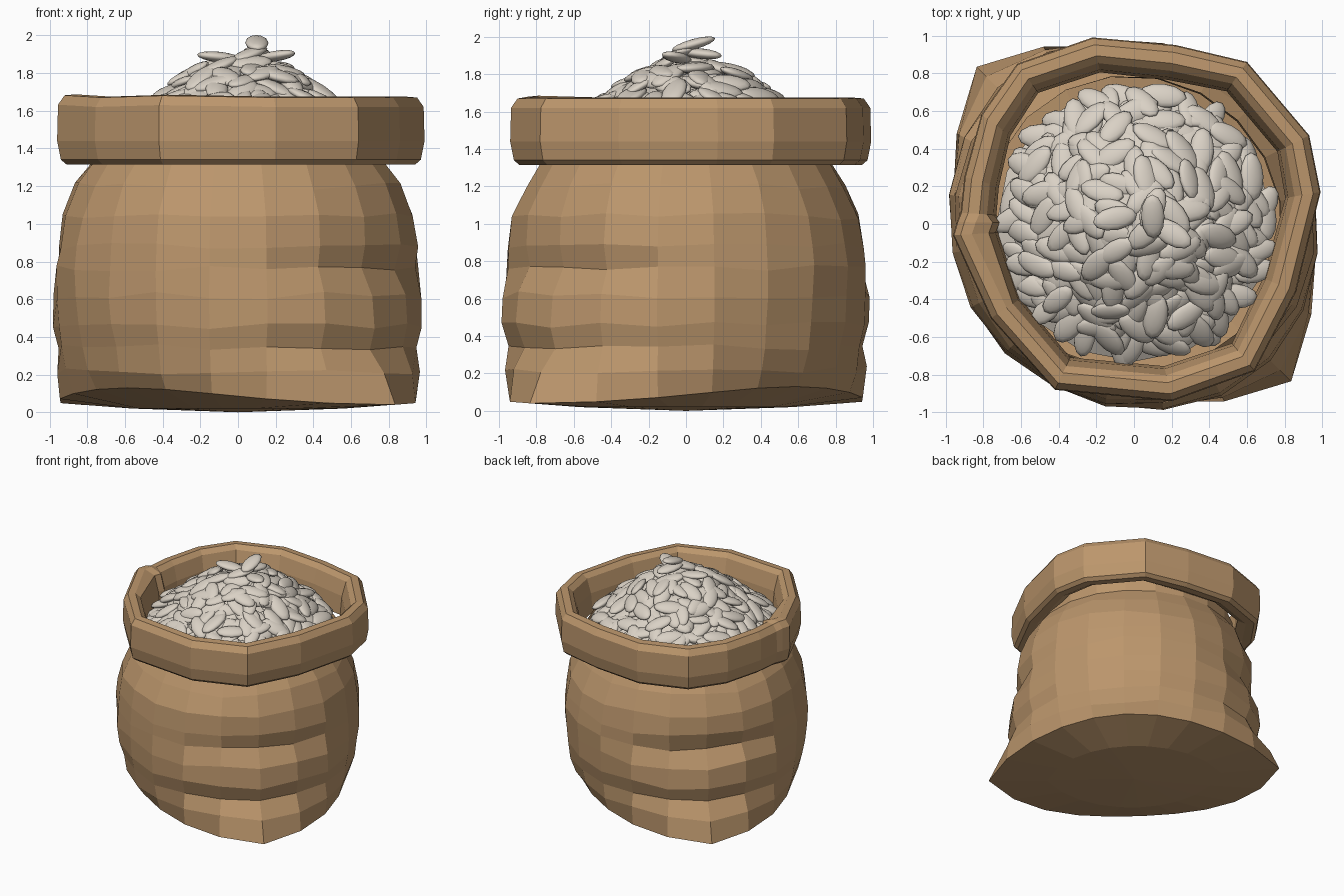
import bpy, bmesh, math, random
from mathutils import Vector, Matrix, Euler

if "Cube" in bpy.data.objects:
    bpy.data.objects.remove(bpy.data.objects["Cube"])

random.seed(7)


def material(name, rgb):
    m = bpy.data.materials.new(name)
    m.diffuse_color = (*rgb, 1)
    m.use_nodes = True
    m.node_tree.nodes["Principled BSDF"].inputs["Base Color"].default_value = m.diffuse_color
    return m


burlap = material("tan burlap", (0.50, 0.305, 0.15))
seed_white = material("seed off white", (0.70, 0.64, 0.56))


def finish(bm, name, mat, smooth=False):
    bmesh.ops.recalc_face_normals(bm, faces=bm.faces)
    for f in bm.faces:
        f.smooth = smooth
    me = bpy.data.meshes.new(name)
    bm.to_mesh(me)
    bm.free()
    me.materials.append(mat)
    ob = bpy.data.objects.new(name, me)
    bpy.context.collection.objects.link(ob)
    return ob


def bridge(bm, r0, r1):
    n = len(r0)
    for i in range(n):
        j = (i + 1) % n
        bm.faces.new((r0[i], r0[j], r1[j], r1[i]))


# --- sack body: lens-shaped base with two pointed ears, rounding upward
def lens(a, b, t):
    R = (a * a + b * b) / (2 * b)
    d = R - b
    s = abs(math.sin(t))
    return -d * s + math.sqrt(d * d * s * s + R * R - d * d)


def ellipse(a, b, t):
    return a * b / math.hypot(b * math.cos(t), a * math.sin(t))


SIDES = 20
# height, reach toward the ears, reach across, lens share
RINGS = [(0.04, 1.18, .83, 1), (.22, 1.10, .89, .85), (.34, 1.02, .92, .5),
         (.46, 1.03, .945, .3), (.62, 1.01, .965, .15), (.76, .98, .965, 0),
         (.88, .98, .95, 0), (1.04, .95, .925, 0), (1.2, .88, .85, 0),
         (1.32, .80, .77, 0), (1.42, .80, .78, 0)]
FOLD = {2: .03, 5: .06, 6: .02}  # narrow dents above the ears
bm = bmesh.new()
rings = []
for k, (z, a, b, w) in enumerate(RINGS):
    ring = []
    for i in range(SIDES):
        t = 2 * math.pi * i / SIDES
        r = w * lens(a, b, t) + (1 - w) * ellipse(a, b, t)
        r -= FOLD.get(k, 0) * max(0, abs(math.cos(t))) ** 6
        zz = z + (0.09 * math.sin(t) ** 2 if k == 0 else 0)
        if 0 < k < 9:
            r += random.uniform(-.008, .008)
            zz += random.uniform(-.02, .02)
        ring.append(bm.verts.new((r * math.cos(t - math.pi / 4),
                                  r * math.sin(t - math.pi / 4), zz)))
    rings.append(ring)
for r0, r1 in zip(rings, rings[1:]):
    bridge(bm, r0, r1)
base = [bm.verts.new((v.co.x * .6, v.co.y * .6, 0.02)) for v in rings[0]]
bridge(bm, base, rings[0])
bottom = bm.verts.new((0, 0, 0))
for i in range(SIDES):
    bm.faces.new((bottom, base[i], base[(i + 1) % SIDES]))
finish(bm, "sack_body", burlap)

# --- rolled rim: profile swept round an irregular outline with creases
OUTLINE = [(.2, -.94), (.64, -.78), (.86, -.36), (.99, .17), (.93, .47), (.6, .86),
           (.22, .95), (-.22, .99), (-.62, .85), (-.81, .58), (-.90, .25),
           (-.92, .06), (-.94, .01), (-.96, -.06), (-.76, -.5), (-.42, -.88)]
# inward offset and height of the roll section
ROLL = [(.02, 1.34), (0, 1.44), (.005, 1.62), (.04, 1.67), (.10, 1.675),
        (.14, 1.64), (.175, 1.52), (.19, 1.36), (.12, 1.32), (.05, 1.315)]
# extra inward bulge and lift at the creased corners
CREASE = {11: (.0, .0), 12: (.05, .012), 13: (.05, .012), 15: (.0, .01)}
bm = bmesh.new()
loops = []
for i, (x, y) in enumerate(OUTLINE):
    p = Vector((x, y))
    n = -p.normalized()
    bump, lift = CREASE.get(i, (0, 0))
    loop = []
    for off, z in ROLL:
        q = p + n * (off + (bump if off > .12 else 0))
        loop.append(bm.verts.new((q.x, q.y, z + (lift if z > 1.6 else 0))))
    loops.append(loop)
for i, l in enumerate(loops):
    bridge(bm, l, loops[(i + 1) % len(loops)])
finish(bm, "rolled_rim", burlap)


# --- heap of seeds
PROFILE = [(0, 1.87), (.12, 1.85), (.3, 1.77), (.5, 1.63), (.74, 1.45)]


def heap_z(r):
    for (r0, z0), (r1, z1) in zip(PROFILE, PROFILE[1:]):
        if r <= r1:
            return z0 + (z1 - z0) * (r - r0) / (r1 - r0)
    return PROFILE[-1][1]


bm = bmesh.new()
core = []
for r in (.06, .3, .5, .73):
    core.append([bm.verts.new((r * math.cos(math.tau * i / 16), r * math.sin(math.tau * i / 16),
                               heap_z(r) - .07)) for i in range(16)])
for r0, r1 in zip(core, core[1:]):
    bridge(bm, r0, r1)
bm.faces.new(core[0])
finish(bm, "heap_core", seed_white, True)

bm = bmesh.new()


def seed(pos, rot, s=1.0):
    m = Matrix.Translation(pos) @ rot.to_4x4() @ Matrix.Diagonal((.12 * s, .062 * s, .028 * s, 1))
    bmesh.ops.create_uvsphere(bm, u_segments=12, v_segments=8, radius=1, matrix=m)


COUNT = 270
for i in range(COUNT):
    r = .69 * math.sqrt((i + .5) / COUNT)
    t = i * 2.39996 + random.uniform(-.12, .12)
    x, y = r * math.cos(t) + .02, r * math.sin(t) + .01
    slope = math.atan2(heap_z(max(r - .05, 0)) - heap_z(r + .05), .1)
    # lie on the slope, then spin and rock a little
    rot = (Matrix.Rotation(t, 3, 'Z') @ Matrix.Rotation(slope * .8, 3, 'Y')
           @ Matrix.Rotation(random.uniform(0, math.pi), 3, 'Z')
           @ Euler((random.uniform(-.28, .28), random.uniform(-.14, .14), 0)).to_matrix())
    seed((x, y, heap_z(r) + random.uniform(-.045, .025)), rot, random.uniform(.9, 1.08))
# loose seeds on the peak
for x, y, z, yaw, tilt in ((.1, .04, 1.96, 1.6, -.27), (-.1, .03, 1.885, .2, .1),
                           (.2, -.05, 1.89, 2.6, .15), (.06, -.05, 1.90, .7, -.3),
                           (.1, .08, 1.91, 1.2, .1)):
    seed((x, y, z), Euler((0, tilt, yaw)).to_matrix())
finish(bm, "seeds", seed_white, True)
